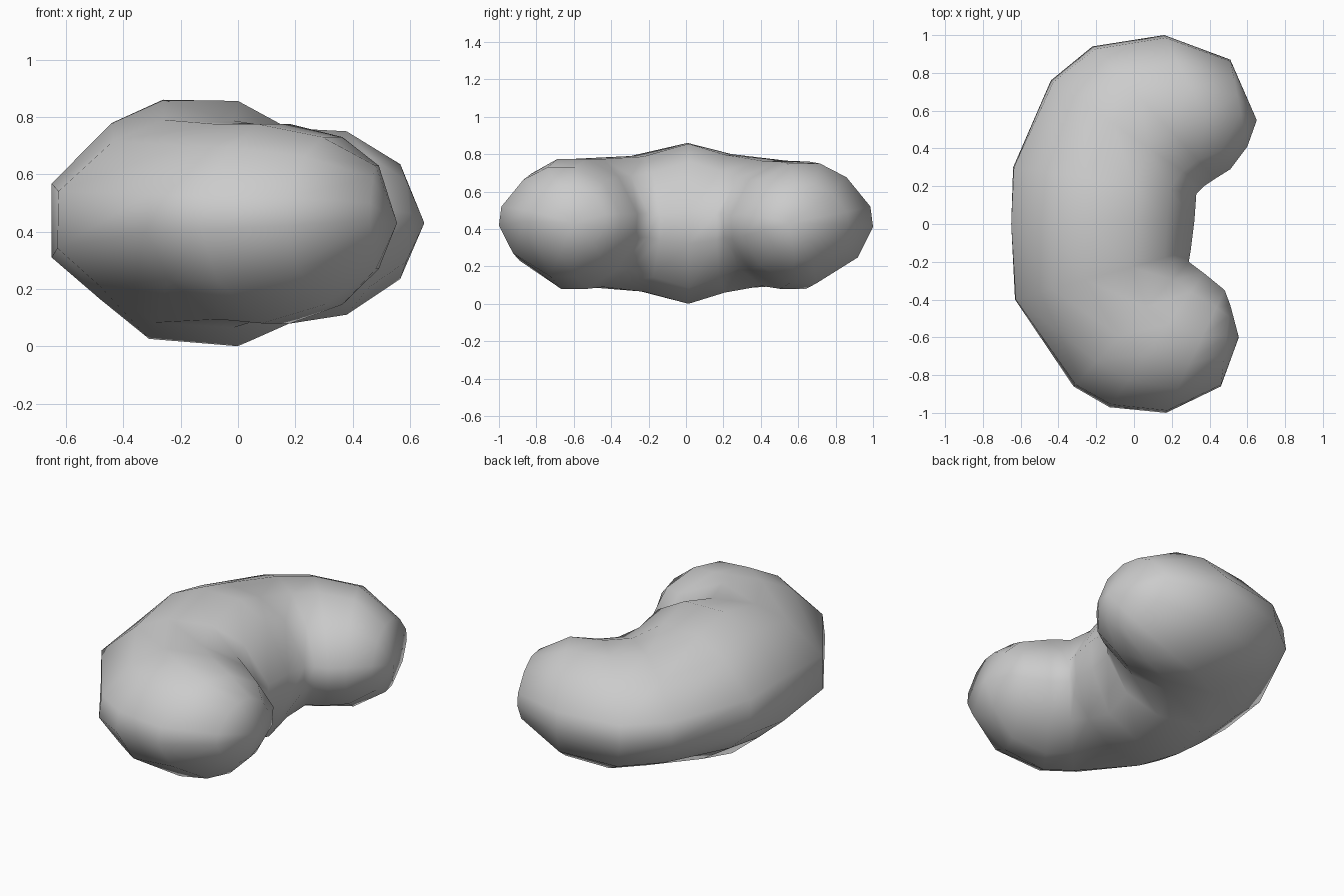
import bpy, bmesh
from mathutils import Vector

if "Cube" in bpy.data.objects:
    bpy.data.objects.remove(bpy.data.objects["Cube"])

# Unit cross-section outlines: across (-1 outer, 1 inner), height (-1 bottom, 1 top)
MIDDLE = [(-0.2, 1), (-0.57, 0.81), (-1, 0.32), (-1, -0.28), (-0.65, -0.62), (-0.3, -0.94),
          (0.34, -1), (0.74, -0.8), (0.98, -0.25), (1, 0.15), (0.7, 0.77), (0.34, 0.99)]
LOBE = [(-0.2, 1), (-0.6, 0.77), (-0.96, 0.28), (-1, -0.06), (-0.77, -0.57), (-0.15, -1),
        (0.25, -1), (0.7, -0.7), (0.98, -0.22), (1, 0.15), (0.72, 0.72), (0.25, 1)]
SIDES = len(MIDDLE)

# Sections along the body: outer x, y, inner x, y, bottom z, top z, lobe blend
sections = [
    (0.46, -0.86, 0.51, -0.43, 0.27, 0.63, 1),
    (0.17, -1.00, 0.48, -0.35, 0.145, 0.73, 1),
    (-0.13, -0.97, 0.37, -0.26, 0.08, 0.775, 1),
    (-0.32, -0.86, 0.29, -0.20, 0.09, 0.775, 0.8),
    (-0.63, -0.40, 0.30, -0.14, 0.065, 0.79, 0.2),
    (-0.65, 0.00, 0.32, 0.02, 0.00, 0.86, 0),
    (-0.64, 0.30, 0.33, 0.16, 0.06, 0.80, 0.2),
    (-0.44, 0.76, 0.37, 0.20, 0.095, 0.765, 0.8),
    (-0.22, 0.94, 0.43, 0.24, 0.08, 0.76, 1),
    (0.16, 1.00, 0.51, 0.29, 0.11, 0.75, 1),
    (0.51, 0.87, 0.60, 0.41, 0.235, 0.635, 1),
]

bm = bmesh.new()


def add_ring(section):
    """Section spanning the outer and inner edge points."""
    ox, oy, ix, iy, low, high, blend = section
    outer, inner = Vector((ox, oy, 0)), Vector((ix, iy, 0))
    centre, half = (outer + inner) / 2, (inner - outer) / 2
    ring = []
    for m, e in zip(MIDDLE, LOBE):
        u, v = Vector(m).lerp(Vector(e), blend)
        p = centre + half * u
        p.z = (low + high) / 2 + (high - low) / 2 * v
        ring.append(bm.verts.new(p))
    return ring


# Curved body skin
rings = [add_ring(s) for s in sections]
for a, b in zip(rings, rings[1:]):
    for k in range(SIDES):
        n = (k + 1) % SIDES
        bm.faces.new((a[k], a[n], b[n], b[k]))

# Blunt pointed ends
for ring, tip in ((rings[0], (0.555, -0.60, 0.43)), (rings[-1], (0.65, 0.55, 0.43))):
    pole = bm.verts.new(tip)
    for k in range(SIDES):
        bm.faces.new((ring[k], ring[(k + 1) % SIDES], pole))

bmesh.ops.recalc_face_normals(bm, faces=bm.faces)
mesh = bpy.data.meshes.new("bean_body")
bm.to_mesh(mesh)
bm.free()
for face in mesh.polygons:
    face.use_smooth = True

grey = bpy.data.materials.new("plain grey")
grey.diffuse_color = (0.6, 0.6, 0.6, 1)
grey.use_nodes = True
grey.node_tree.nodes["Principled BSDF"].inputs["Base Color"].default_value = grey.diffuse_color
mesh.materials.append(grey)
body = bpy.data.objects.new("bean_body", mesh)
bpy.context.collection.objects.link(body)
